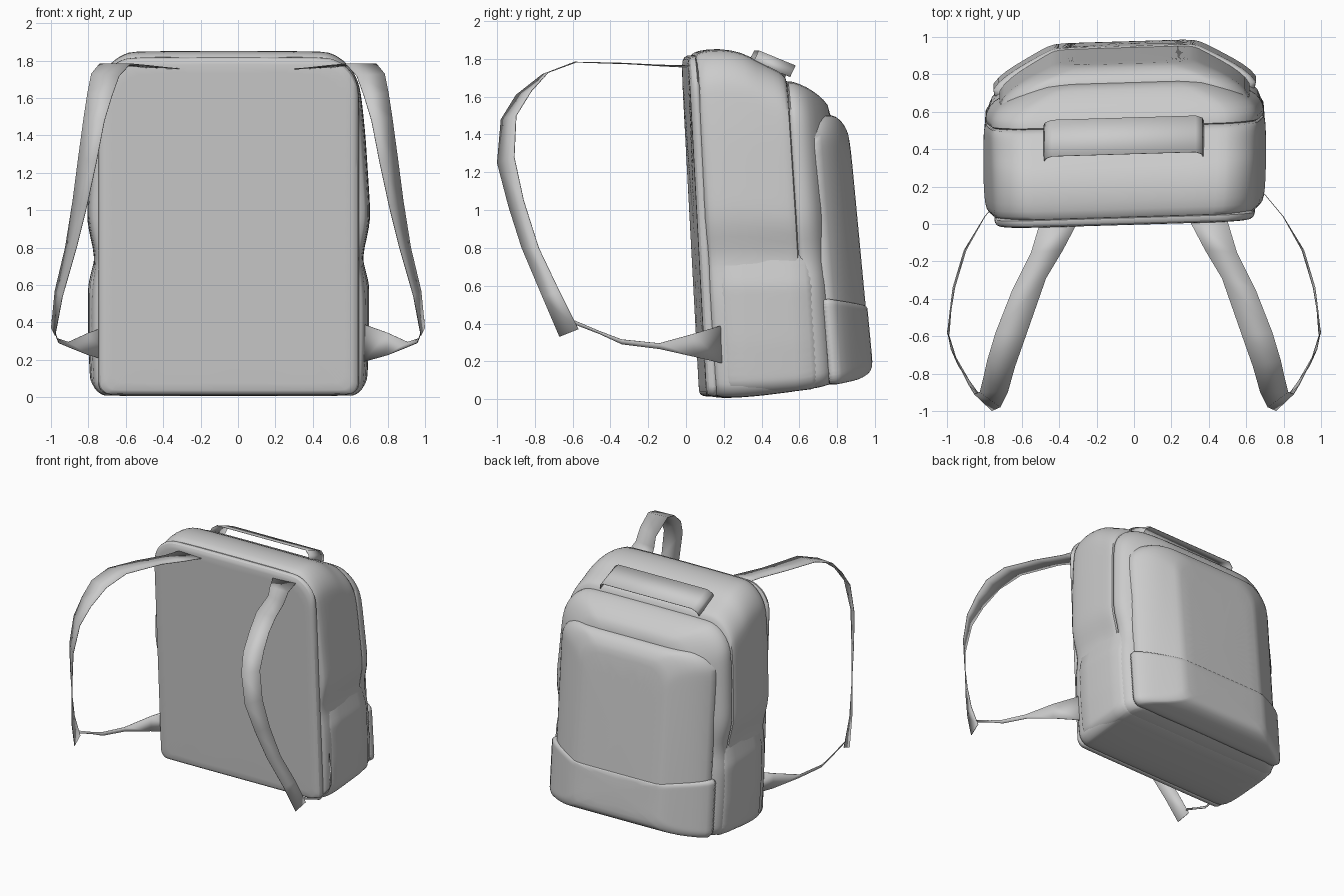
import bpy, bmesh, math

cube = bpy.data.objects.get("Cube")
if cube:
    bpy.data.objects.remove(cube)

CX = -0.05          # the bag sits slightly off the strap centre
HEIGHT = 1.85

grey = bpy.data.materials.new("grey_fabric")
grey.use_nodes = True
GREY = (0.6, 0.6, 0.6, 1)
grey.diffuse_color = GREY
grey.node_tree.nodes["Principled BSDF"].inputs["Base Color"].default_value = GREY


def finish(name, bm, angle=50):
    bmesh.ops.recalc_face_normals(bm, faces=bm.faces)
    mesh = bpy.data.meshes.new(name)
    bm.to_mesh(mesh)
    bm.free()
    mesh.materials.append(grey)
    obj = bpy.data.objects.new(name, mesh)
    bpy.context.collection.objects.link(obj)
    bpy.ops.object.select_all(action='DESELECT')
    obj.select_set(True)
    bpy.context.view_layer.objects.active = obj
    bpy.ops.object.shade_smooth_by_angle(angle=math.radians(angle))
    return obj


def side_scale(z):
    """Width of the soft shell by height, pinched above the side pockets."""
    keys = [(0, .965), (.3, .985), (.6, .985), (.74, .94), (.93, 1.01), (1.4, .97), (1.9, .9)]
    for (z0, s0), (z1, s1) in zip(keys, keys[1:]):
        if z <= z1:
            return s0 + (s1 - s0) * (z - z0) / (z1 - z0)
    return keys[-1][1]


def outline(half, z0, z1, r_low, r_top, side_steps=14):
    """Rounded rectangle in x, z."""
    def arc(cx, cz, r, start):
        return [(cx + r * math.cos(a), cz + r * math.sin(a))
                for a in (math.radians(start + 15 * i) for i in range(7))]

    right = arc(half - r_low, z0 + r_low, r_low, -90)
    low, high = z0 + r_low, z1 - r_top
    right += [(half, low + (high - low) * i / side_steps) for i in range(1, side_steps)]
    right += arc(half - r_top, z1 - r_top, r_top, 0)
    return right + [(-x, z) for x, z in reversed(right)]


def loft(name, sections, r_low=.08, r_top=.22, soft=True):
    """Skin sections (y at base, y at top, z low, z high, half width) and cap them."""
    bm = bmesh.new()
    rings = []
    for yb, yt, z0, z1, half in sections:
        ring = []
        for x, z in outline(half, z0, z1, r_low, r_top):
            x = CX + x * (side_scale(z) if soft else 1)
            y = yb + (yt - yb) * z / HEIGHT + .03 * (x - CX)
            ring.append(bm.verts.new((x, y, z)))
        rings.append(ring)
    for a, b in zip(rings, rings[1:]):
        for i in range(len(a)):
            j = (i + 1) % len(a)
            bm.faces.new((a[i], a[j], b[j], b[i]))
    bm.faces.new(rings[0])
    bm.faces.new(rings[-1])
    obj = finish(name, bm)
    obj.modifiers.new("soften", 'SUBSURF').levels = 1
    obj.modifiers["soften"].render_levels = 1


def ribbon(name, pairs, mirror=False):
    """Thin webbing between two edge paths."""
    bm = bmesh.new()
    rows = [(bm.verts.new(a), bm.verts.new(b)) for a, b in pairs]
    for (a, b), (c, d) in zip(rows, rows[1:]):
        bm.faces.new((a, b, d, c))
    if mirror:
        for v in bm.verts:
            v.co.x = -v.co.x
    obj = finish(name, bm)
    obj.modifiers.new("thickness", 'SOLIDIFY').thickness = .004


# Padded panel that rests against the wearer
loft("padded_panel", [
    (.09, -.008, .07, 1.74, .62), (.088, -.012, .035, 1.78, .66),
    (.10, 0, .015, 1.815, .69), (.14, .03, .012, 1.825, .70),
    (.17, .06, .03, 1.80, .69)], r_low=.06, r_top=.2, soft=False)

# Main compartment
loft("main_compartment", [
    (.13, .02, .04, 1.78, .69), (.14, .03, .015, 1.825, .725),
    (.18, .07, .005, 1.845, .745), (.28, .17, .008, 1.858, .753),
    (.41, .29, .02, 1.835, .755), (.48, .35, .03, 1.795, .753),
    (.53, .40, .035, 1.77, .752), (.59, .465, .045, 1.74, .75),
    (.62, .505, .05, 1.71, .745), (.63, .52, .06, 1.66, .72)])

# Second compartment with a rounded, bevelled shoulder
loft("second_compartment", [
    (.6, .48, .06, 1.66, .72), (.63, .51, .05, 1.69, .745),
    (.69, .56, .06, 1.675, .74), (.745, .61, .075, 1.655, .71),
    (.785, .675, .09, 1.615, .61), (.815, .735, .1, 1.56, .5),
    (.82, .75, .12, 1.5, .44)])

# Bevelled outer pocket, and its thicker base band
pocket = [(.70, .555, .07, 1.44, .68), (.775, .62, .075, 1.49, .68),
          (.84, .70, .09, 1.51, .61), (.895, .76, .1, 1.50, .52),
          (.96, .79, .13, 1.46, .42), (.985, .81, .165, 1.41, .375),
          (.99, .815, .22, 1.36, .33)]
loft("outer_pocket", pocket, r_low=.06, r_top=.16, soft=False)
loft("outer_pocket_base",
     [(yb + .008, yt + .008, z0, .54 - .01 * i, half + .04 - .006 * i)
      for i, (yb, yt, z0, z1, half) in enumerate(pocket)],
     r_low=.06, r_top=.03, soft=False)

# Open side pockets wrapping the lower sides
loft("side_pockets", [
    (.15, .06, .04, .74, .73), (.18, .09, .02, .765, .757),
    (.45, .35, .03, .765, .766), (.68, .56, .05, .765, .757),
    (.73, .6, .08, .75, .73)], r_low=.08, r_top=.03)

# Grab handle strip, ends tucked down and forward
ribbon("grab_handle", [
    ((x, .375 + .03 * x - d / 2, 1.845 - d), (x, .57 + .03 * x - d / 2, 1.765 - d))
    for x, d in ((-.485, .06), (-.475, .025), (-.44, 0), (.33, 0), (.365, .025), (.375, .06))])

# Shoulder straps: twisting upper webbing and flared lower webbing
upper = [((.28, .05, 1.755), (.49, .05, 1.765)),
         ((.38, -.14, 1.765), (.55, -.15, 1.77)),
         ((.47, -.29, 1.775), (.65, -.35, 1.78)),
         ((.575, -.59, 1.785), (.74, -.58, 1.785)),
         ((.635, -.76, 1.72), (.785, -.73, 1.73)),
         ((.675, -.90, 1.61), (.805, -.82, 1.63)),
         ((.715, -.98, 1.48), (.825, -.90, 1.50)),
         ((.76, -1.0, 1.25), (.855, -.91, 1.28)),
         ((.81, -.94, 1.02), (.885, -.86, 1.05)),
         ((.865, -.87, .80), (.925, -.78, .80)),
         ((.94, -.76, .54), (.98, -.67, .57)),
         ((.98, -.67, .33), (1.0, -.57, .37))]
lower = [((1.0, -.59, .415), (.99, -.59, .395)),
         ((.985, -.46, .36), (.98, -.46, .345)),
         ((.97, -.34, .315), (.96, -.34, .29)),
         ((.91, -.14, .295), (.90, -.14, .265)),
         ((.80, .04, .345), (.80, .04, .225)),
         ((.675, .19, .39), (.675, .19, .19))]
for side, flip in (("left", False), ("right", True)):
    ribbon(side + "_shoulder_strap", upper, flip)
    ribbon(side + "_lower_strap", lower, flip)
